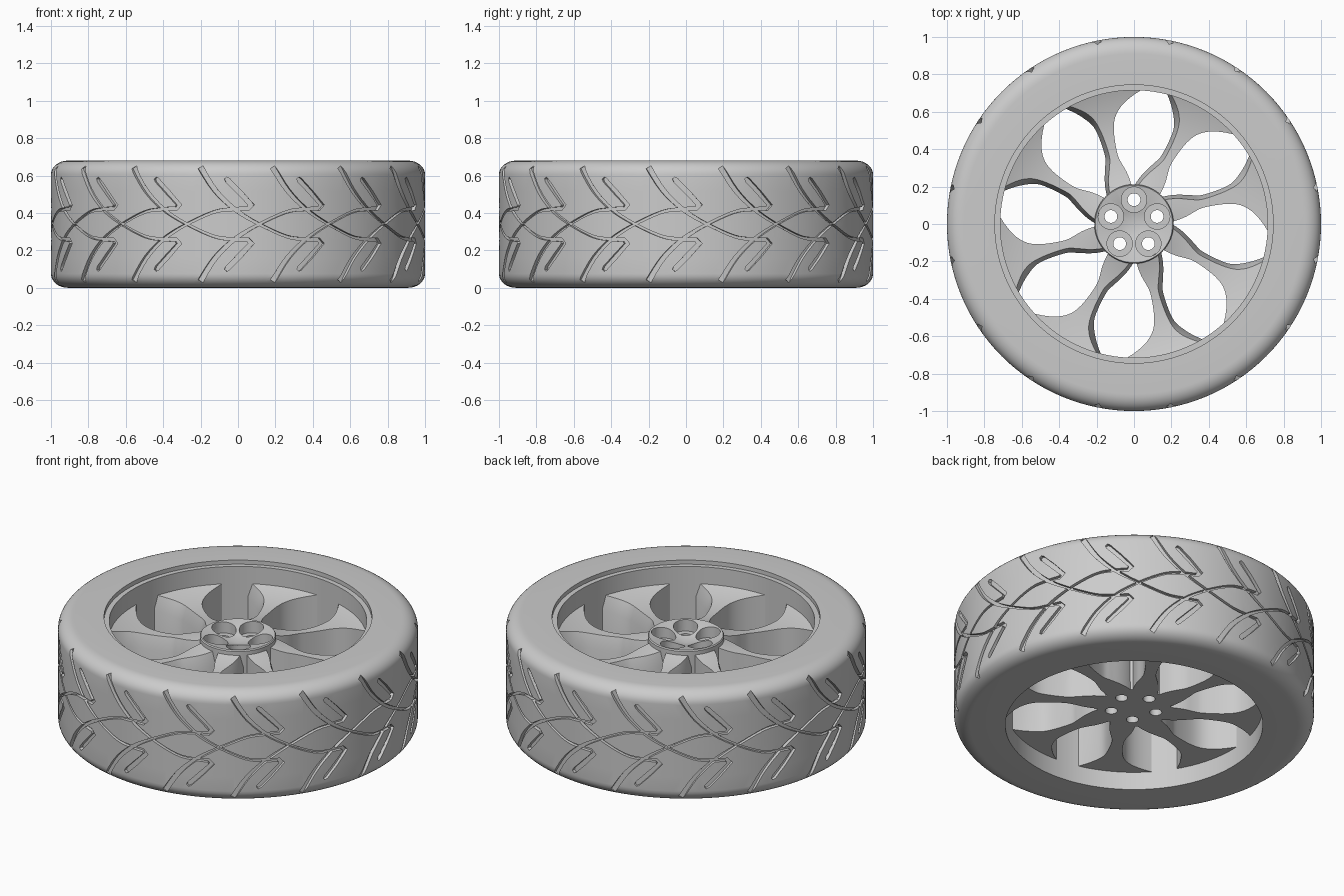
import bpy, bmesh
from math import sin, cos, pi, radians, hypot

if "Cube" in bpy.data.objects:
    bpy.data.objects.remove(bpy.data.objects["Cube"])

HEIGHT = 0.68
TREADS = 16
SPOKES = 8

grey = bpy.data.materials.new("plain_grey")
grey.use_nodes = True
grey.diffuse_color = (0.6, 0.6, 0.6, 1)
grey.node_tree.nodes["Principled BSDF"].inputs["Base Color"].default_value = (0.6, 0.6, 0.6, 1)


def finish(name, bm):
    """Turn a bmesh into a grey object."""
    bmesh.ops.remove_doubles(bm, verts=bm.verts, dist=1e-5)
    bmesh.ops.recalc_face_normals(bm, faces=bm.faces)
    mesh = bpy.data.meshes.new(name)
    bm.to_mesh(mesh)
    bm.free()
    mesh.materials.append(grey)
    obj = bpy.data.objects.new(name, mesh)
    bpy.context.collection.objects.link(obj)
    return obj


def activate(obj):
    bpy.ops.object.select_all(action='DESELECT')
    obj.select_set(True)
    bpy.context.view_layer.objects.active = obj


def loft(bm, sections, closed=False):
    """Skin a row of equal closed cross-sections, with caps on open ends."""
    rings = [[bm.verts.new(p) for p in s] for s in sections]
    n = len(rings[0])
    pairs = list(zip(rings, rings[1:]))
    if closed:
        pairs.append((rings[-1], rings[0]))
    else:
        bm.faces.new(rings[0])
        bm.faces.new(rings[-1])
    for a, b in pairs:
        for i in range(n):
            j = (i + 1) % n
            bm.faces.new((a[i], a[j], b[j], b[i]))


def polar(r, angle, z):
    return (r * cos(angle), r * sin(angle), z)


def revolve(name, profile, steps):
    """Spin a closed (radius, z) profile about the z axis."""
    bm = bmesh.new()
    loft(bm, [[polar(r, 2 * pi * k / steps, z) for r, z in profile]
              for k in range(steps)], closed=True)
    bmesh.ops.dissolve_degenerate(bm, dist=1e-5, edges=bm.edges)
    return finish(name, bm)


def smooth_rows(rows, steps):
    """Catmull-Rom interpolation through rows of values."""
    pts = [rows[0]] + rows + [rows[-1]]
    out = []
    for p, a, b, q in zip(pts, pts[1:], pts[2:], pts[3:]):
        for k in range(steps):
            t = k / steps
            out.append(tuple(
                0.5 * (2 * v + (w - u) * t + (2 * u - 5 * v + 4 * w - x) * t * t
                       + (3 * v - u - 3 * w + x) * t ** 3)
                for u, v, w, x in zip(p, a, b, q)))
    return out + [rows[-1]]


def cut(target, cutter):
    mod = target.modifiers.new("cut", 'BOOLEAN')
    mod.operation = 'DIFFERENCE'
    mod.solver = 'EXACT'
    mod.object = cutter
    activate(target)
    bpy.ops.object.modifier_apply(modifier=mod.name)
    bpy.data.objects.remove(cutter)


# Tyre: rounded shoulders, flat side walls
shoulder = [(0.91 + 0.09 * sin(a), 0.075 * cos(a)) for a in [pi / 2 * k / 8 for k in range(9)]]
outer = [(r, HEIGHT - 0.075 + h) for r, h in shoulder]
tread_rows = [(1, HEIGHT - 0.075 - 0.53 * k / 6) for k in range(1, 6)]
lower = [(r, 0.075 - h) for r, h in reversed(shoulder)]
tyre = revolve("tyre", [(0.744, HEIGHT)] + outer + tread_rows + lower + [(0.744, 0)], 128)

# Tread grooves: (degrees, z, half width), a long sweep then a hooked slot
sweep = smooth_rows([(0.3, 0.645, 0.015), (5, 0.52, 0.013), (11, 0.42, 0.010),
                     (18, 0.345, 0.007), (27, 0.275, 0.007), (33, 0.26, 0.008),
                     (37.6, 0.257, 0.010)], 4)
hook = [(38.6, 0.237, 0.012), (35, 0.17, 0.014), (31.3, 0.105, 0.014), (30.7, 0.093, 0.008)]
path = [(radians(a), z, w) for a, z, w in sweep + hook]


def groove_cutter(mirrored):
    bm = bmesh.new()
    for k in range(TREADS):
        start = radians(-102) + 2 * pi * k / TREADS
        sections = []
        for i, (a, z, w) in enumerate(path):
            before, after = path[max(i - 1, 0)], path[min(i + 1, len(path) - 1)]
            # unit directions on both sides give a mitred width
            dirs = []
            for p, q in ((before, path[i]), (path[i], after)):
                d = hypot(q[0] - p[0], q[1] - p[1])
                if d > 0:
                    dirs.append(((q[0] - p[0]) / d, (q[1] - p[1]) / d))
            tx, tz = (sum(c) for c in zip(*dirs))
            size = hypot(tx, tz)
            nx, nz = -tz / size, tx / size
            w *= len(dirs) / size
            ring = []
            for r, s in ((0.98, -w), (0.98, w), (1.03, w), (1.03, -w)):
                height = z + s * nz
                ring.append(polar(r, start + a + s * nx,
                                  HEIGHT - height if mirrored else height))
            sections.append(ring)
        loft(bm, sections)
    return finish("groove_cutter", bm)


for mirrored in (False, True):
    cut(tyre, groove_cutter(mirrored))

# Rim: a plain barrel set slightly below the side wall
rim = revolve("rim", [(0.715, 0), (0.744, 0), (0.744, 0.655), (0.715, 0.655)], 128)

# Hub: shallow dished top with five counterbored bolt holes
hub = revolve("hub", [(0, 0.11), (0.205, 0.11), (0.212, 0.565), (0.207, 0.572),
                      (0.14, 0.56), (0.07, 0.537), (0, 0.52)], 64)
for radius, floor in ((0.068, 0.5), (0.034, 0)):
    bm = bmesh.new()
    for k in range(5):
        cx, cy, _ = polar(0.13, pi / 2 + 2 * pi * k / 5, 0)
        loft(bm, [[(cx + radius * cos(t), cy + radius * sin(t), z)
                   for t in [2 * pi * i / 32 for i in range(32)]]
                  for z in (floor, 0.7)])
    cut(hub, finish("bolt_hole_cutter", bm))

# Spokes: (radius, plain edge, bevel top, bevel foot) with edges in degrees
edges = smooth_rows([(0.2, 93, 84.5, 90), (0.28, 98, 74, 79), (0.34, 102, 67.5, 72),
                     (0.40, 103.3, 64.7, 68), (0.54, 101.5, 64.9, 67.2),
                     (0.63, 96.5, 67.5, 70.7), (0.725, 86, 74.3, 76.2)], 5)
ACROSS = [i / 6 for i in range(7)]
parts = [tyre, rim, hub]
for k in range(SPOKES):
    turn = 2 * pi * k / SPOKES
    bm = bmesh.new()
    sections = []
    for r, plain, top, foot in edges:
        a = radians(plain) - 2 * pi / SPOKES + turn
        b, c = radians(top) + turn, radians(foot) + turn
        z = 0.505 + 0.04 * ((r - 0.45) / 0.25) ** 2
        # top runs out to the bevel, underside runs back, both following the arc
        sections.append([polar(r, a + (b - a) * t, z) for t in ACROSS]
                        + [polar(r, c, z - 0.08)]
                        + [polar(r, c + (a - c) * t, 0.11) for t in ACROSS])
    loft(bm, sections)
    parts.append(finish(f"spoke_{k + 1}", bm))

for obj in parts:
    activate(obj)
    bpy.ops.object.shade_smooth_by_angle(angle=radians(30))
